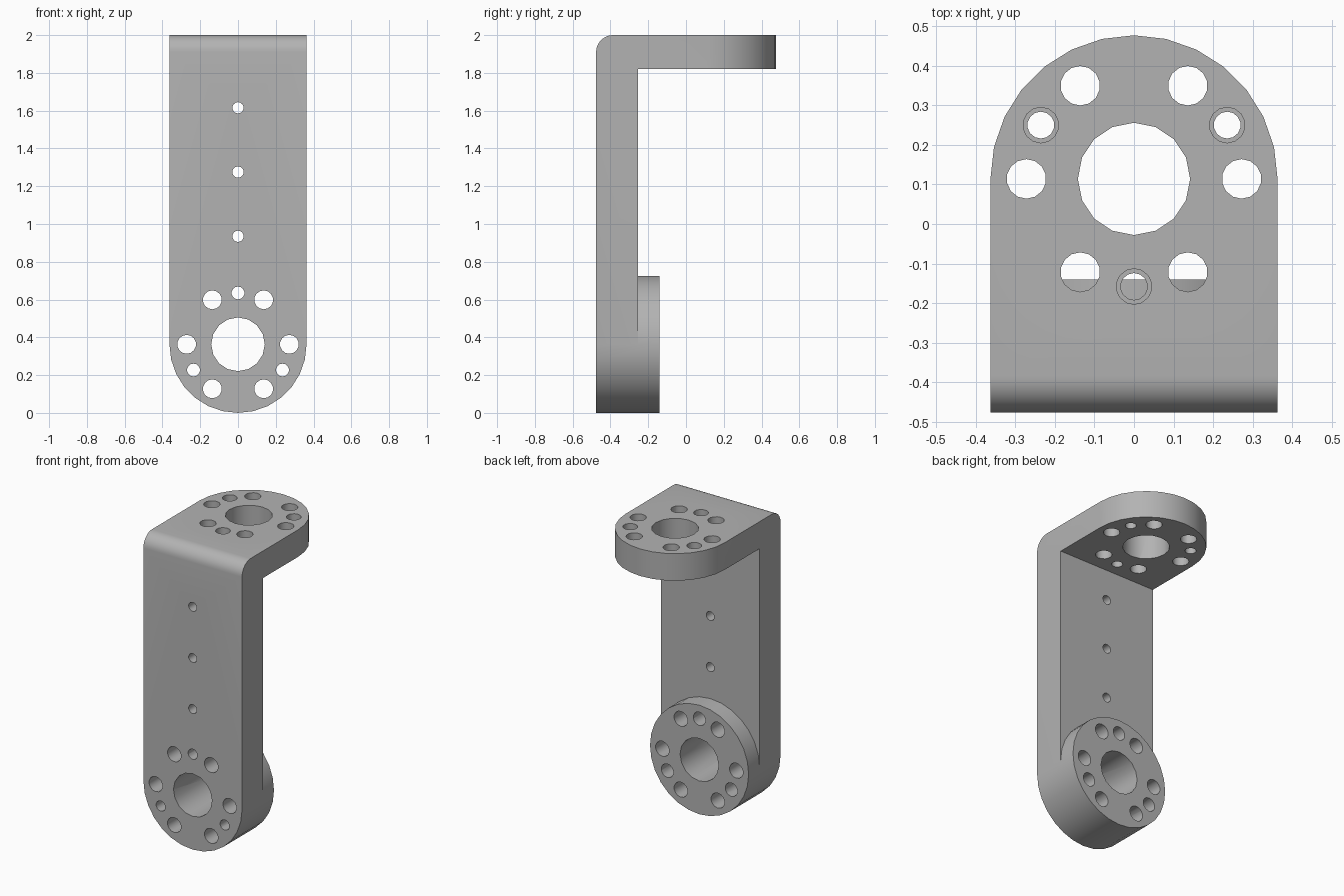
import bpy, bmesh
from math import sin, cos, pi, radians
from mathutils import Matrix

cube = bpy.data.objects.get("Cube")
if cube:
    bpy.data.objects.remove(cube)

HALF = 0.363                      # half width, also radius of both ends
FRONT, INNER, BOSS = -0.476, -0.255, -0.14
UNDER, TOP = 1.82, 2.0
LEG_Z, ARM_Y = HALF, 0.114        # centres of the two flanges
RING = 0.272                      # radius of the bolt circle
BEND = 0.09

grey = bpy.data.materials.new("grey_metal")
grey.use_nodes = True
colour = (0.45, 0.45, 0.45, 1)
grey.diffuse_color = colour
grey.node_tree.nodes["Principled BSDF"].inputs["Base Color"].default_value = colour


def make_object(name, bm):
    bmesh.ops.recalc_face_normals(bm, faces=bm.faces)
    mesh = bpy.data.meshes.new(name)
    bm.to_mesh(mesh)
    bm.free()
    mesh.materials.append(grey)
    obj = bpy.data.objects.new(name, mesh)
    bpy.context.collection.objects.link(obj)
    return obj


def add_cylinder(bm, axis, a, b, radius, start, end, sides):
    """Cylinder along y (a, b = x, z) or along z (a, b = x, y)."""
    mid = (start + end) / 2
    if axis == 'Y':
        place = Matrix.Translation((a, mid, b)) @ Matrix.Rotation(pi / 2, 4, 'X')
    else:
        place = Matrix.Translation((a, b, mid))
    bmesh.ops.create_cone(bm, cap_ends=True, segments=sides, radius1=radius,
                          radius2=radius, depth=end - start, matrix=place)


def combine(target, bm, operation):
    tool = make_object("helper", bm)
    tool.hide_render = True
    mod = target.modifiers.new(operation, 'BOOLEAN')
    mod.operation, mod.solver, mod.object = operation, 'EXACT', tool
    bpy.context.view_layer.objects.active = target
    bpy.ops.object.modifier_apply(modifier=mod.name)
    bpy.data.objects.remove(tool)


def ring_points(centre, first, count):
    for i in range(count):
        angle = radians(first + 360 * i / count)
        yield RING * cos(angle), centre + RING * sin(angle)


# Bent strip: L-shaped side profile with a rounded outer corner
profile = [(FRONT, LEG_Z), (INNER, LEG_Z), (INNER, UNDER), (ARM_Y, UNDER), (ARM_Y, TOP)]
for i in range(9):
    t = pi / 2 + pi / 2 * i / 8
    profile.append((FRONT + BEND + BEND * cos(t), TOP - BEND + BEND * sin(t)))
bm = bmesh.new()
face = bm.faces.new([bm.verts.new((-HALF, y, z)) for y, z in profile])
side = bmesh.ops.extrude_face_region(bm, geom=[face])["geom"]
bmesh.ops.translate(bm, vec=(2 * HALF, 0, 0),
                    verts=[v for v in side if isinstance(v, bmesh.types.BMVert)])
bracket = make_object("bracket", bm)

# Round flanges: the thick one at the foot and the end of the arm
for axis, centre, start, end in (('Y', LEG_Z, FRONT, BOSS), ('Z', ARM_Y, UNDER, TOP)):
    bm = bmesh.new()
    add_cylinder(bm, axis, 0, centre, HALF, start, end, 28)
    combine(bracket, bm, 'UNION')

# Through holes: bore, six bolt holes and three pin holes in each flange
holes, recesses = bmesh.new(), bmesh.new()
for axis, centre, pin, start, end in (('Y', LEG_Z, 90, FRONT, BOSS),
                                      ('Z', ARM_Y, 30, UNDER, TOP)):
    lo, hi = start - 0.05, end + 0.05
    add_cylinder(holes, axis, 0, centre, 0.142, lo, hi, 16)
    for a, b in ring_points(centre, 0, 6):
        add_cylinder(holes, axis, a, b, 0.05, lo, hi, 14)
    for a, b in ring_points(centre, pin, 3):
        add_cylinder(holes, axis, a, b, 0.034, lo, hi, 14)
        add_cylinder(recesses, axis, a, b, 0.045, end - 0.1, hi, 14)

# Row of small holes up the leg
for i in range(3):
    add_cylinder(holes, 'Y', 0, 0.935 + 0.34 * i, 0.03, FRONT - 0.05, INNER + 0.05, 14)
combine(bracket, holes, 'DIFFERENCE')
combine(bracket, recesses, 'DIFFERENCE')

# Smooth shading with crisp edges
bpy.ops.object.select_all(action='DESELECT')
bracket.select_set(True)
bpy.context.view_layer.objects.active = bracket
bpy.ops.object.shade_smooth_by_angle(angle=radians(35))
